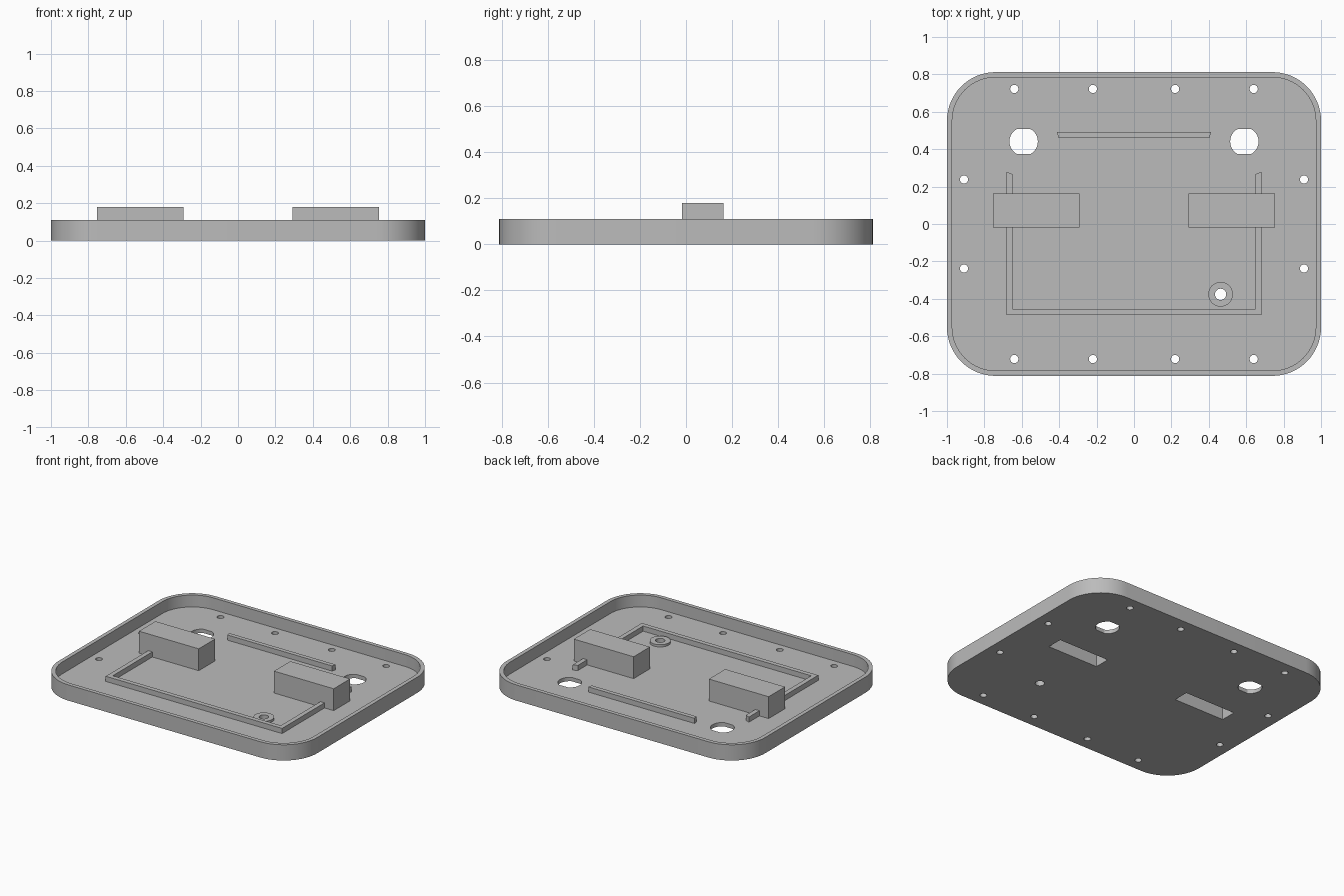
import bpy, bmesh, math

if "Cube" in bpy.data.objects:
    bpy.data.objects.remove(bpy.data.objects["Cube"])

FLOOR = 0.027   # floor thickness
RIM = 0.11      # rim height
HX, HY, R, WALL = 1.0, 0.812, 0.26, 0.028

grey = bpy.data.materials.new("light_grey")
grey.diffuse_color = (0.5, 0.5, 0.5, 1)
grey.use_nodes = True
grey.node_tree.nodes["Principled BSDF"].inputs["Base Color"].default_value = grey.diffuse_color


def prism(name, pts, z0, z1):
    """Extrude a closed outline from z0 to z1."""
    bm = bmesh.new()
    face = bm.faces.new([bm.verts.new((x, y, z0)) for x, y in pts])
    ext = bmesh.ops.extrude_face_region(bm, geom=[face])
    for v in ext["geom"]:
        if isinstance(v, bmesh.types.BMVert):
            v.co.z = z1
    bmesh.ops.recalc_face_normals(bm, faces=bm.faces)
    me = bpy.data.meshes.new(name)
    bm.to_mesh(me)
    bm.free()
    me.materials.append(grey)
    ob = bpy.data.objects.new(name, me)
    bpy.context.collection.objects.link(ob)
    return ob


def rect(x0, x1, y0, y1):
    return [(x0, y0), (x1, y0), (x1, y1), (x0, y1)]


def circle(cx, cy, r, n=32):
    return [(cx + r * math.cos(2 * math.pi * i / n),
             cy + r * math.sin(2 * math.pi * i / n)) for i in range(n)]


def rounded(hx, hy, r, n=16):
    pts = []
    for k, (sx, sy) in enumerate([(1, 1), (-1, 1), (-1, -1), (1, -1)]):
        for i in range(n + 1):
            a = math.pi / 2 * (k + i / n)
            pts.append((sx * (hx - r) + r * math.cos(a), sy * (hy - r) + r * math.sin(a)))
    return pts


def flat_hole(cx, cy, r, h, n=12):
    """Circle with its top and bottom cut flat at +-h."""
    a = math.asin(h / r)
    arc = [-a + 2 * a * i / n for i in range(n + 1)]
    return [(cx + s * r * math.cos(t), cy + s * r * math.sin(t)) for s in (1, -1) for t in arc]


def cut(ob, cutters):
    """Subtract each cutter and bake the result."""
    for c in cutters:
        m = ob.modifiers.new("cut", "BOOLEAN")
        m.operation, m.solver, m.object = "DIFFERENCE", "EXACT", c
    bpy.context.view_layer.update()
    dg = bpy.context.evaluated_depsgraph_get()
    me = bpy.data.meshes.new_from_object(ob.evaluated_get(dg))
    ob.modifiers.clear()
    ob.data = me


def shade(ob):
    bpy.ops.object.select_all(action="DESELECT")
    ob.select_set(True)
    bpy.context.view_layer.objects.active = ob
    bpy.ops.object.shade_smooth_by_angle(angle=math.radians(30))


# Cutters: cavity, screw holes, large flatted holes, post bore, housing pockets
cavity = prism("cavity_cutter", rounded(HX - WALL, HY - WALL, R - WALL), FLOOR, 0.3)
screws = [(sx * x, sy * y) for x, y in [(0.64, 0.722), (0.22, 0.722), (0.909, 0.238)]
          for sx in (-1, 1) for sy in (-1, 1)]
holes = [prism("screw_cutter", circle(x, y, 0.022), -0.1, 0.3) for x, y in screws]
holes += [prism("port_cutter", flat_hole(s * 0.59, 0.441, 0.076, 0.068), -0.1, 0.3) for s in (-1, 1)]
POST = (0.463, -0.376)
bore = prism("bore_cutter", circle(*POST, 0.03), -0.1, 0.3)
pockets = [prism("pocket_cutter", rect(s * 0.522 - 0.196, s * 0.522 + 0.196, 0.018, 0.128), -0.1, 0.152)
           for s in (-1, 1)]

# Tray with floor and rim
tray = prism("tray", rounded(HX, HY, R), 0, RIM)
cut(tray, [cavity, bore] + holes + pockets)
shade(tray)

# Raised hollow housings
for s, side, pocket in ((-1, "left", pockets[0]), (1, "right", pockets[1])):
    housing = prism(side + "_housing", rect(s * 0.522 - 0.231, s * 0.522 + 0.231, -0.018, 0.163), FLOOR, 0.18)
    cut(housing, [pocket])

# U-shaped rail with slanted ends
half = [(0.682, -0.487), (0.682, 0.28), (0.65, 0.266), (0.65, -0.455)]
rail = prism("u_rail", half + [(-x, y) for x, y in reversed(half)], FLOOR, 0.063)
cut(rail, pockets)

# Straight rail near the back
prism("back_rail", [(-0.405, 0.462), (0.405, 0.462), (0.411, 0.492), (-0.411, 0.492)], FLOOR, 0.063)

# Low round post
post = prism("round_post", circle(*POST, 0.066), FLOOR, 0.043)
cut(post, [bore])
shade(post)

# Remove helpers
for c in [cavity, bore] + holes + pockets:
    c.hide_render = True
    bpy.data.objects.remove(c)
